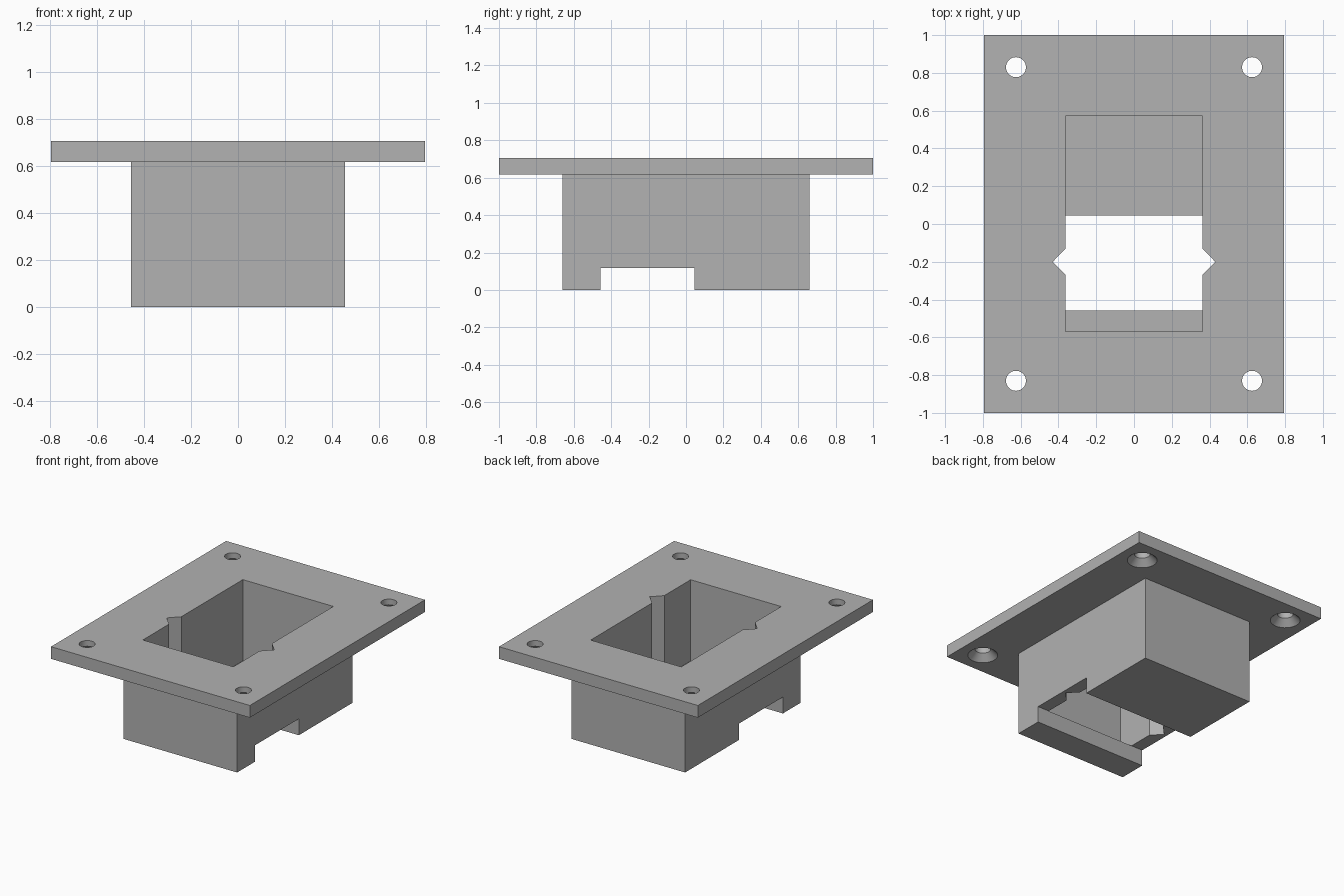
import bpy
import bmesh
import math

if "Cube" in bpy.data.objects:
    bpy.data.objects.remove(bpy.data.objects["Cube"], do_unlink=True)

TOP, PLATE_Z, FLOOR_Z = 0.705, 0.617, 0.118
OVER = 0.1  # how far cutters poke past the surface

grey = bpy.data.materials.new("plain grey")
grey.use_nodes = True
colour = (0.445, 0.445, 0.445, 1)
grey.diffuse_color = colour
grey.node_tree.nodes["Principled BSDF"].inputs["Base Color"].default_value = colour


def finish(name, bm):
    bmesh.ops.recalc_face_normals(bm, faces=bm.faces)
    mesh = bpy.data.meshes.new(name)
    bm.to_mesh(mesh)
    bm.free()
    mesh.materials.append(grey)
    obj = bpy.data.objects.new(name, mesh)
    bpy.context.collection.objects.link(obj)
    return obj


def prism(name, outline, z0, z1):
    """Extrude an xy outline from z0 up to z1."""
    bm = bmesh.new()
    face = bm.faces.new([bm.verts.new((x, y, z0)) for x, y in outline])
    grown = bmesh.ops.extrude_face_region(bm, geom=[face])["geom"]
    verts = [v for v in grown if isinstance(v, bmesh.types.BMVert)]
    bmesh.ops.translate(bm, verts=verts, vec=(0, 0, z1 - z0))
    return finish(name, bm)


def box(name, x, y0, y1, z0, z1):
    return prism(name, [(-x, y0), (x, y0), (x, y1), (-x, y1)], z0, z1)


def lathe(name, profile, x, y, steps=40):
    """Solid turned from (radius, z) points about a vertical axis."""
    bm = bmesh.new()
    rings = [[bm.verts.new((x + r * math.cos(i * math.tau / steps),
                            y + r * math.sin(i * math.tau / steps), z))
              for i in range(steps)] for r, z in profile]
    for a, b in zip(rings, rings[1:]):
        for i in range(steps):
            j = (i + 1) % steps
            bm.faces.new((a[i], a[j], b[j], b[i]))
    bm.faces.new(rings[0])
    bm.faces.new(rings[-1])
    return finish(name, bm)


def combine(target, other, operation):
    mod = target.modifiers.new(operation.title(), 'BOOLEAN')
    mod.operation, mod.solver, mod.object = operation, 'EXACT', other
    bpy.context.view_layer.objects.active = target
    bpy.ops.object.modifier_apply(modifier=mod.name)
    bpy.data.objects.remove(other, do_unlink=True)


# Flanged housing: mounting plate over a box body
bracket = box("flanged_housing", 0.795, -1, 1, PLATE_Z, TOP)
combine(bracket, box("body", 0.455, -0.66, 0.66, 0, 0.66), 'UNION')

# Pocket with a vertical V groove in each side wall
half = [(0.362, -0.57), (0.362, -0.27), (0.43, -0.2), (0.362, -0.13), (0.362, 0.572)]
pocket = half + [(-x, y) for x, y in reversed(half)]
combine(bracket, prism("pocket_cutter", pocket, FLOOR_Z, TOP + OVER), 'DIFFERENCE')

# Slot across the underside, open into the pocket
combine(bracket, box("slot_cutter", 0.6, -0.457, 0.045, -OVER, FLOOR_Z + 0.0005), 'DIFFERENCE')

# Corner screw holes, countersunk from below
R, SINK = 0.053, 0.1
screw = [(SINK, PLATE_Z - OVER), (SINK, PLATE_Z),
         (R, PLATE_Z + SINK - R), (R, TOP + OVER)]
for sx in (-1, 1):
    for sy in (-1, 1):
        combine(bracket, lathe("screw_cutter", screw, sx * 0.625, sy * 0.83), 'DIFFERENCE')

bpy.ops.object.select_all(action='DESELECT')
bracket.select_set(True)
bpy.context.view_layer.objects.active = bracket
bpy.ops.object.shade_smooth_by_angle(angle=math.radians(30))
